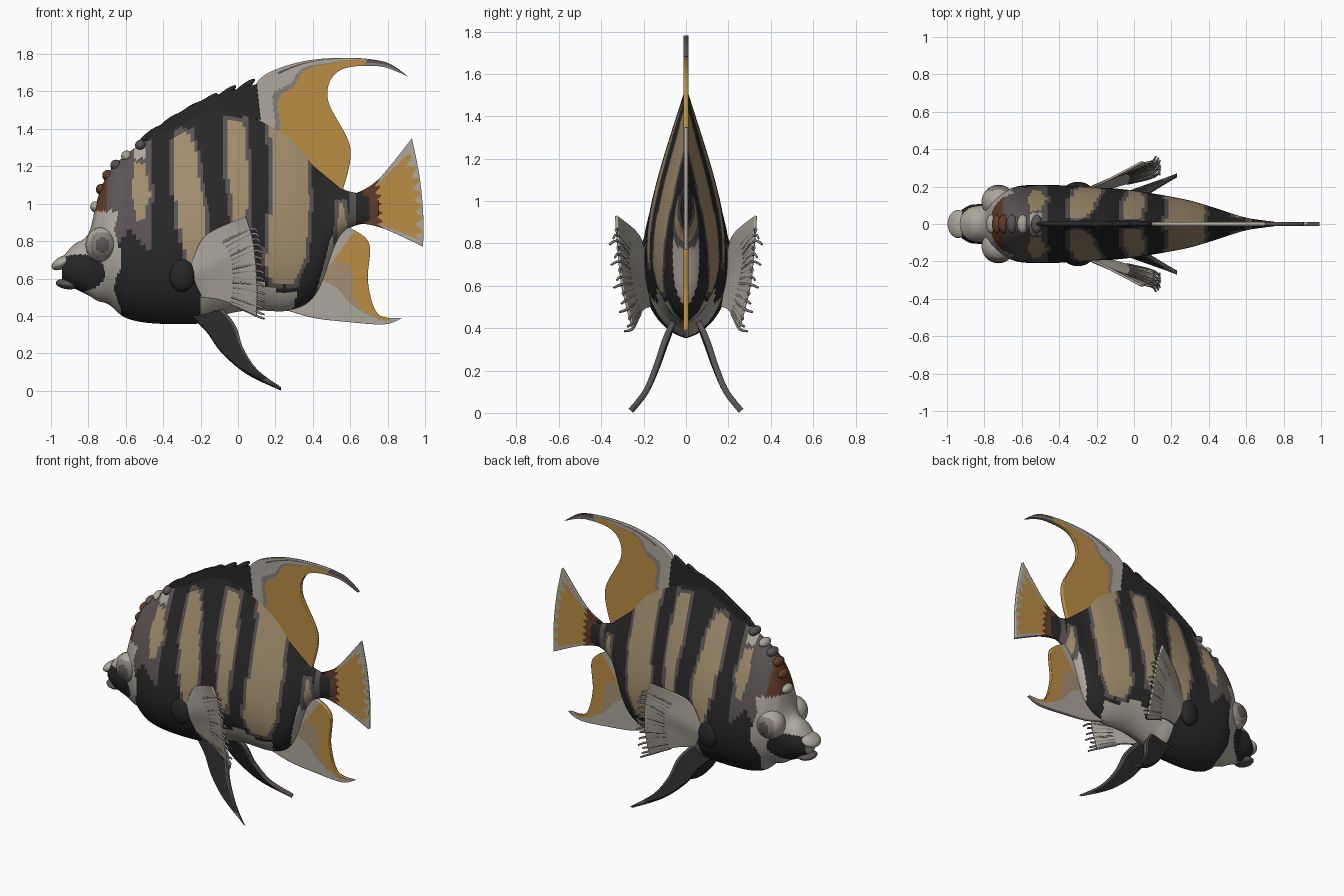
import bpy
import bmesh
from math import sin, cos, pi
from mathutils import Vector, Matrix

cube = bpy.data.objects.get("Cube")
if cube:
    bpy.data.objects.remove(cube, do_unlink=True)

# Palette
PALETTE = {
    "black": (.021, .021, .021), "mauve": (.105, .088, .088),
    "tan": (.37, .275, .16), "pale": (.42, .39, .34),
    "gold": (.5, .27, .06), "rust": (.12, .045, .022),
    "grey": (.24, .215, .195),
}
KEYS = list(PALETTE)
MATS = []
for key, rgb in PALETTE.items():
    mat = bpy.data.materials.new(key)
    mat.use_nodes = True
    mat.diffuse_color = (*rgb, 1)
    bsdf = mat.node_tree.nodes["Principled BSDF"]
    bsdf.inputs["Base Color"].default_value = (*rgb, 1)
    bsdf.inputs["Roughness"].default_value = .7
    MATS.append(mat)


def spline(pts, t):
    """Point at t (0 to 1) on a smooth curve through pts."""
    n = len(pts) - 1
    i = min(int(t * n), n - 1)
    f = t * n - i
    a, b, c, d = (Vector(pts[min(max(k, 0), n)]) for k in (i - 1, i, i + 1, i + 2))
    return b + f / 2 * ((c - a) + f * ((2 * a - 5 * b + 4 * c - d) + f * (3 * (b - c) + d - a)))


def finish(name, bm, rule=None):
    """Turn a bmesh into a smooth object, coloured by a rule on face centres."""
    bmesh.ops.recalc_face_normals(bm, faces=bm.faces)
    for f in bm.faces:
        f.smooth = True
        if callable(rule):
            f.material_index = KEYS.index(rule(f.calc_center_median()))
        elif rule:
            f.material_index = KEYS.index(rule)
    mesh = bpy.data.meshes.new(name)
    bm.to_mesh(mesh)
    bm.free()
    for mat in MATS:
        mesh.materials.append(mat)
    obj = bpy.data.objects.new(name, mesh)
    bpy.context.collection.objects.link(obj)
    return obj


def patch(name, curves, rule, thick, nu=50, nv=30, side=1):
    """Fin sheet lofted across curves; u runs along a curve, v across them."""
    curves = [[(p[0], 0, p[1]) if len(p) == 2 else p for p in c] for c in curves]
    bm = bmesh.new()
    grid = []
    for i in range(nu + 1):
        row = [spline(c, i / nu) for c in curves]
        pts = [spline(row, j / nv) for j in range(nv + 1)]
        grid.append([bm.verts.new((p.x, p.y * side, p.z)) for p in pts])
    for i in range(nu):
        for j in range(nv):
            f = bm.faces.new((grid[i][j], grid[i + 1][j], grid[i + 1][j + 1], grid[i][j + 1]))
            f.material_index = KEYS.index(rule((i + .5) / nu, (j + .5) / nv))
    bmesh.ops.remove_doubles(bm, verts=bm.verts, dist=.0005)
    obj = finish(name, bm)
    mod = obj.modifiers.new("thickness", "SOLIDIFY")
    mod.thickness, mod.offset = thick, 0
    return obj


def blob(name, centre, size, rule, tilt=0):
    """Ellipsoid, tilted about y."""
    bm = bmesh.new()
    m = Matrix.Translation(centre) @ Matrix.Rotation(tilt, 4, "Y") @ Matrix.Diagonal((*size, 1))
    bmesh.ops.create_uvsphere(bm, u_segments=32, v_segments=20, radius=1, matrix=m)
    return finish(name, bm, rule)


# Body: stations of x, bottom, top, half width
STATIONS = [
    (-.94, .59, .71, .06), (-.88, .55, .78, .1), (-.8, .51, .84, .11), (-.75, .48, 1.03, .14),
    (-.69, .46, 1.17, .18), (-.6, .39, 1.26, .21), (-.45, .36, 1.37, .21), (-.2, .36, 1.52, .195),
    (-.1, .4, 1.54, .19), (.06, .43, 1.51, .17), (.28, .43, 1.39, .13), (.42, .52, 1.23, .09),
    (.53, .8, 1.1, .055), (.62, .88, 1.06, .03), (.75, .9, 1.05, .012)]

# Tan bars: rows of height, front edge, rear edge
BARS = [
    [(1.22, -.55, -.5), (1.05, -.57, -.47), (.92, -.54, -.5)],
    [(1.38, -.32, -.26), (1.3, -.35, -.23), (1.1, -.34, -.2), (.9, -.32, -.17), (.6, -.24, -.21)],
    [(1.44, -.06, .03), (1.2, -.06, .05), (1, -.03, .05), (.7, -.02, .03)],
    [(1.42, .17, .25), (1.25, .18, .37), (1, .18, .38), (.7, .15, .36), (.58, .18, .3)],
    [(1, .54, .56), (.8, .53, .6)]]


def in_bar(bar, x, z, m):
    if not bar[-1][0] - m < z < bar[0][0] + m:
        return False
    for (z1, a1, b1), (z0, a0, b0) in zip(bar, bar[1:]):
        if z >= z0 or z0 == bar[-1][0]:
            f = min(max((z - z0) / (z1 - z0), 0), 1)
            return a0 + f * (a1 - a0) - m < x < b0 + f * (b1 - b0) + m


def body_colour(p):
    x, z = p.x, p.z
    if x < -.64 + .02 * sin(z * 20):
        if ((x + .85) / .14) ** 2 + ((z - .63) / .1) ** 2 < 1 and abs(p.y) > .025:
            return "black"
        if z > .96:
            return "rust" if x < -.7 else "mauve"
        return "pale"
    for margin, colour in ((0, "tan"), (.022, "mauve")):
        if any(in_bar(bar, x, z, margin) for bar in BARS):
            return colour
    if x > .6:
        return "rust" if x > .7 else "mauve" if x < .63 else "black"
    band = .31 + (z - .5) * .27
    if x > band + .1 and z < .82:
        return "pale"
    if -.2 < x < band and z < .55 + .03 * sin(x * 18):
        return "pale"
    if x < -.47 and z > .8 + .05 * sin(x * 30):
        return "pale" if z > 1.22 and -.56 < x < -.5 else "mauve"
    return "black"


bm = bmesh.new()
N, RING = 170, 88
rings = []
for i in range(N + 1):
    x, low, top, w = spline(STATIONS, i / N)
    tall = min(max((x + .8) / .4, 0), 1) * min(max((.65 - x) / .2, 0), 1)
    ring = []
    for j in range(RING):
        th = 2 * pi * j / RING
        v = (1 - cos(th)) / 2
        lens = sin(pi * v ** .6) * (1 if th < pi else -1)
        y = w * (tall * lens + (1 - tall) * sin(th))
        ring.append(bm.verts.new((x, y, low + (top - low) * v)))
    rings.append(ring)
for a, b in zip(rings, rings[1:]):
    for j in range(RING):
        k = (j + 1) % RING
        bm.faces.new((a[j], a[k], b[k], b[j]))
bm.faces.new(rings[0])
bm.faces.new(rings[-1])
finish("body", bm, body_colour)

# Mouth
blob("upper_lip", (-.94, 0, .685), (.062, .075, .032), "pale", -.5)
blob("lower_lip", (-.915, 0, .57), (.06, .065, .027), "mauve", .15)

# Forehead bumps
for i in range(6):
    t = i / 5
    x, low, top, w = spline(STATIONS, .2 + .2 * t)
    blob(f"forehead_bump_{i + 1}", (x, 0, top - .01), (.03, .05, .03),
         ("pale", "rust", "rust", "mauve", "pale", "mauve")[i])

# Spiny ridge along the back
patch("back_ridge", [[(-.5, 1.3), (-.2, 1.46), (.12, 1.45)], [(-.48, 1.38), (-.2, 1.55), (.1, 1.64)]],
      lambda u, v: "black", .025)
for i in range(6):
    x = -.47 + .1 * i
    z = 1.37 + .058 * i - .004 * i * (i - 3)
    blob(f"back_spine_{i + 1}", (x, 0, z), (.075, .012, .018), "black", -.65)


# Sail fin, lower rear fin and tail
def sail_colour(u, v):
    if u > .72:
        return "mauve" if v < .5 else "grey"
    edge = .26 + .04 * sin(u * 25)
    if v < edge:
        return "mauve" if .3 < u and .07 < v < .13 else "pale"
    return "grey" if v < edge + .05 else "gold"


def rear_colour(u, v):
    if u < .1 or u > .85:
        return "pale"
    return "gold" if v > .64 + .1 * sin(u * 7) - .1 else "tan" if v > .42 else "pale"


def tail_colour(u, v):
    if v < .22:
        return "black"
    if v < .48 + .04 * sin(u * 40):
        return "rust"
    if u < .1 or u > .93 or v > .93 - .25 * max(0, .35 - u) + .05 * sin(u * 55):
        return "pale"
    return "gold"


patch("sail_fin",
      [[(.06, 1.48), (.11, 1.66), (.3, 1.75), (.54, 1.78), (.78, 1.76), (.91, 1.68)],
       [(.56, 1.07), (.6, 1.3), (.48, 1.56), (.54, 1.71), (.75, 1.735), (.91, 1.68)]],
      sail_colour, .024, 80, 50)
patch("lower_rear_fin",
      [[(.26, .43), (.4, .39), (.56, .37), (.78, .355), (.88, .39)],
       [(.58, .88), (.7, .79), (.695, .58), (.75, .41), (.88, .39)]],
      rear_colour, .022, 60, 40)
patch("tail_fin",
      [[(.62, 1.05), (.62, .98), (.62, .9)], [(.75, 1.13), (.76, 1), (.77, .87)],
       [(.93, 1.35), (.97, 1.15), (.99, .95), (.99, .77)]],
      tail_colour, .02, 80, 50)

# Paired parts
BASE = [(-.25, .19, .67), (-.24, .19, .62), (-.22, .18, .56), (-.19, .17, .5)]
MIDDLE = [(-.17, .22, .83), (-.08, .26, .72), (-.06, .24, .6), (-.07, .21, .48)]
OUTER = [(.04, .33, .93), (.08, .32, .8), (.1, .3, .6), (.1, .25, .4)]
for side, word in ((-1, "near"), (1, "far")):
    # Eye with a dark outward pupil
    eye = Vector((-.725, .12 * side, .78))

    def eye_colour(p):
        d = (p - eye) / .09
        return "mauve" if d.y * side > .9 else "grey" if d.y * side > .65 else "pale"
    blob(word + "_eye", eye, (.09, .09, .095), eye_colour)

    # Side fin, its fleshy root and loose rays
    blob(word + "_side_fin_root", (-.3, .185 * side, .62), (.07, .04, .09), "black")
    patch(word + "_side_fin", [BASE, MIDDLE, OUTER], lambda u, v: "pale", .012, side=side)
    curve = bpy.data.curves.new(word + "_side_fin_rays", "CURVE")
    curve.dimensions = "3D"
    curve.bevel_depth, curve.bevel_resolution = .008, 1
    for i in range(15):
        t = .2 + .8 * i / 14
        rows = [spline(c, t) for c in (BASE, MIDDLE, OUTER)]
        tip = rows[2] + Vector((.04, .02 * (i % 3), -.015))
        ray = curve.splines.new("POLY")
        ray.points.add(8)
        for k, pt in enumerate(ray.points):
            p = spline([*rows, tip], .4 + .6 * k / 8)
            pt.co = (p.x, p.y * side, p.z, 1)
            pt.radius = 1.1 - .06 * k
    curve.materials.append(MATS[KEYS.index("grey")])
    bpy.context.collection.objects.link(bpy.data.objects.new(curve.name, curve))

    # Belly fin
    patch(word + "_belly_fin",
          [[(-.25, .07, .4), (-.17, .1, .32), (-.09, .14, .21), (.04, .19, .1), (.23, .26, .01)],
           [(-.08, .06, .43), (-.01, .1, .34), (.03, .14, .22), (.11, .19, .1), (.23, .26, .01)]],
          lambda u, v: "mauve" if v > .88 or u > .85 else "black", .028, side=side)
